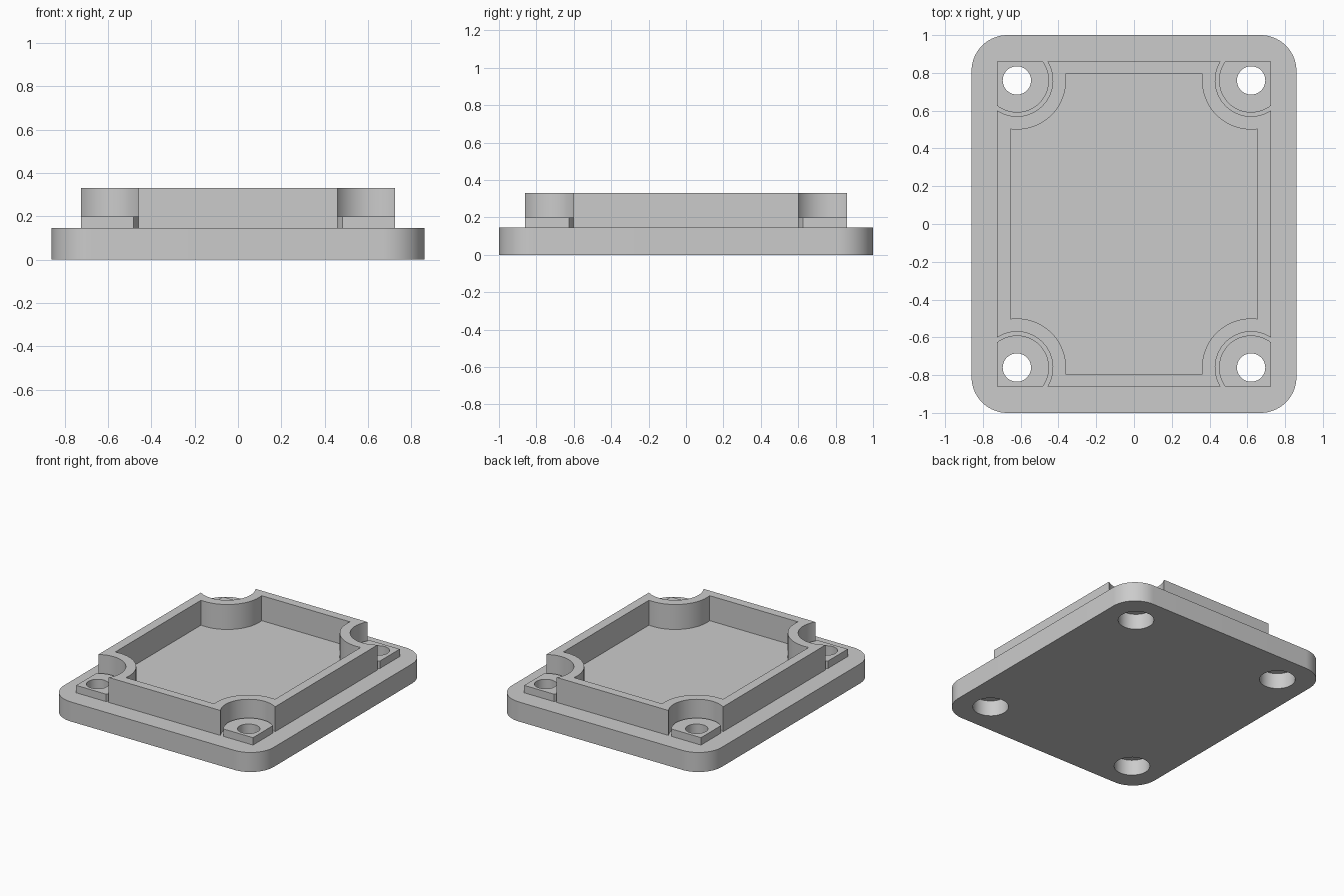
import bpy, bmesh
from math import sin, cos, pi, sqrt, atan2, radians

cube = bpy.data.objects.get("Cube")
if cube:
    bpy.data.objects.remove(cube, do_unlink=True)

HOLE_X, HOLE_Y = 0.62, 0.76          # screw positions
PLATE_TOP, PAD_TOP, WALL_TOP = 0.145, 0.20, 0.33
RIM_X, RIM_Y = 0.725, 0.86           # outer size of wall and pads
CORNERS = [(1, 1), (-1, 1), (-1, -1), (1, -1)]

grey = bpy.data.materials.new("plain grey")
grey.use_nodes = True
COLOUR = (0.6, 0.6, 0.6, 1)
grey.diffuse_color = COLOUR
grey.node_tree.nodes["Principled BSDF"].inputs["Base Color"].default_value = COLOUR


def arc(cx, cy, r, a0, a1, n=24):
    return [(cx + r * cos(a0 + (a1 - a0) * i / n),
             cy + r * sin(a0 + (a1 - a0) * i / n)) for i in range(n + 1)]


def circle(cx, cy, r):
    return arc(cx, cy, r, 0, 2 * pi, 48)[:-1]


def scoop(hx, hy, r):
    """Arc around a screw position, from the side edge to the end edge."""
    dx, dy = hx - HOLE_X, hy - HOLE_Y
    start = atan2(-sqrt(r * r - dx * dx), dx)
    end = atan2(dy, -sqrt(r * r - dy * dy)) - 2 * pi
    return arc(HOLE_X, HOLE_Y, r, start, end, 32)


def four_corners(quarter):
    """Mirror a corner path into a closed counter-clockwise outline."""
    outline = []
    for sx, sy in CORNERS:
        pts = quarter if sx * sy > 0 else quarter[::-1]
        outline += [(x * sx, y * sy) for x, y in pts]
    return outline


def prisms(name, outlines, z0, z1):
    bm = bmesh.new()
    for outline in outlines:
        low = [bm.verts.new((x, y, z0)) for x, y in outline]
        high = [bm.verts.new((x, y, z1)) for x, y in outline]
        bm.faces.new(low[::-1])
        bm.faces.new(high)
        for i in range(len(low)):
            j = (i + 1) % len(low)
            bm.faces.new((low[i], low[j], high[j], high[i]))
    bmesh.ops.recalc_face_normals(bm, faces=bm.faces)
    mesh = bpy.data.meshes.new(name)
    bm.to_mesh(mesh)
    bm.free()
    mesh.materials.append(grey)
    ob = bpy.data.objects.new(name, mesh)
    bpy.context.collection.objects.link(ob)
    return ob


def activate(ob):
    bpy.ops.object.select_all(action='DESELECT')
    ob.select_set(True)
    bpy.context.view_layer.objects.active = ob


def cut(ob, outlines, z0, z1):
    cutter = prisms("cutter", outlines, z0, z1)
    cutter.hide_render = True
    mod = ob.modifiers.new("cut", 'BOOLEAN')
    mod.operation, mod.solver, mod.object = 'DIFFERENCE', 'EXACT', cutter
    activate(ob)
    bpy.ops.object.modifier_apply(modifier=mod.name)
    bpy.data.objects.remove(cutter, do_unlink=True)


def screw_circles(r):
    return [circle(sx * HOLE_X, sy * HOLE_Y, r) for sx, sy in CORNERS]


# Rounded base plate with screw holes, counterbored from below
R = 0.19
plate = prisms("base_plate", [four_corners(arc(0.86 - R, 1 - R, R, 0, pi / 2))], 0, PLATE_TOP)
cut(plate, screw_circles(0.075), -0.1, 0.3)
cut(plate, screw_circles(0.12), -0.1, 0.115)

# Raised wall that curves inward around each screw
wall = prisms("inner_wall", [four_corners(scoop(RIM_X, RIM_Y, 0.19))], PLATE_TOP, WALL_TOP)
cut(wall, [four_corners(scoop(0.655, 0.795, 0.26))], 0, 0.5)

# Low screw pads in the corners
pad = scoop(RIM_X, RIM_Y, 0.17) + [(RIM_X, RIM_Y)]
pads = prisms("screw_pads", [[(x * sx, y * sy) for x, y in pad] for sx, sy in CORNERS],
              PLATE_TOP, PAD_TOP)
cut(pads, screw_circles(0.075), 0, 0.5)

for part in (plate, wall, pads):
    activate(part)
    bpy.ops.object.shade_smooth_by_angle(angle=radians(30))
